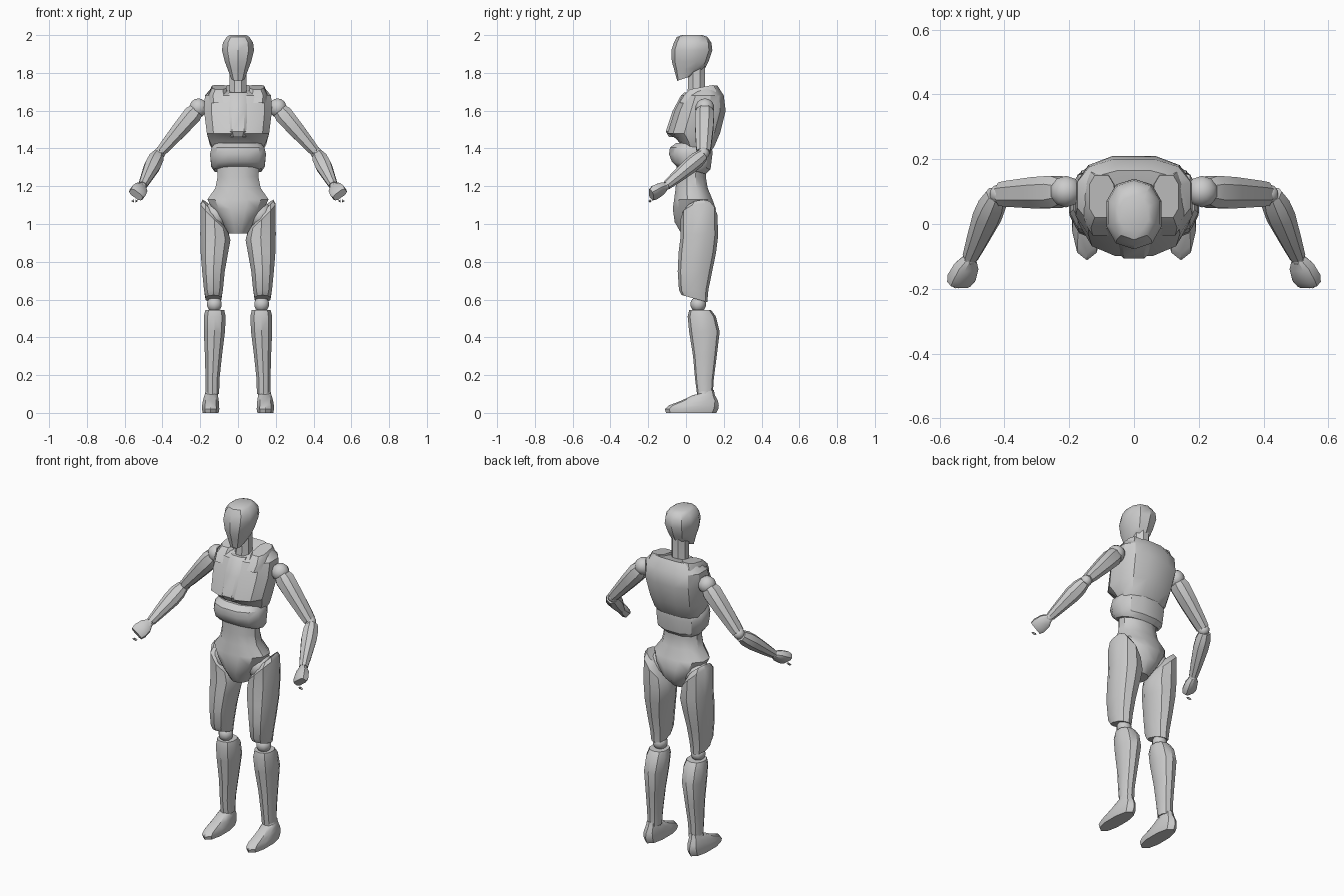
import bpy, bmesh, math
from mathutils import Vector, Matrix

cube = bpy.data.objects.get("Cube")
if cube:
    bpy.data.objects.remove(cube, do_unlink=True)

grey = bpy.data.materials.new("plain grey")
grey.use_nodes = True
color = (0.6, 0.6, 0.6, 1)
grey.diffuse_color = color
grey.node_tree.nodes["Principled BSDF"].inputs["Base Color"].default_value = color


def finish(name, bm):
    """Turn a bmesh into a softly shaded object with crisp plate edges."""
    bmesh.ops.recalc_face_normals(bm, faces=bm.faces)
    mesh = bpy.data.meshes.new(name)
    bm.to_mesh(mesh)
    bm.free()
    mesh.materials.append(grey)
    obj = bpy.data.objects.new(name, mesh)
    bpy.context.collection.objects.link(obj)
    bpy.ops.object.select_all(action='DESELECT')
    obj.select_set(True)
    bpy.context.view_layer.objects.active = obj
    bpy.ops.object.shade_smooth_by_angle(angle=math.radians(34))
    return obj


def section(sides, power):
    """Unit outline with a flat front, rounder or boxier by power."""
    pts = []
    for i in range(sides):
        a = math.tau * (i + 0.5) / sides
        c, s = math.cos(a), math.sin(a)
        pts.append((math.copysign(abs(c) ** (2 / power), c),
                    math.copysign(abs(s) ** (2 / power), s)))
    top = max(p[0] for p in pts)
    return [(x / top, y / top) for x, y in pts]


def loft(name, rings, sides=8, power=2, matrix=Matrix(), side=1):
    """Skin rings of (z, half width, front y, back y, centre x, tilt y, tilt x)."""
    bm = bmesh.new()
    loops = []
    for ring in rings:
        z, w, front, back, cx, ty, tx = (tuple(ring) + (0, 0, 0))[:7]
        mid, depth = (front + back) / 2, (back - front) / 2
        loop = []
        for u, v in section(sides, power):
            p = matrix @ Vector((cx + u * w, mid + v * depth, z + ty * v + tx * u))
            p.x *= side
            loop.append(bm.verts.new(p))
        loops.append(loop)
    for lo, hi in zip(loops, loops[1:]):
        for i in range(sides):
            j = (i + 1) % sides
            bm.faces.new((lo[i], lo[j], hi[j], hi[i]))
    bm.faces.new(loops[0][::-1])
    bm.faces.new(loops[-1])
    return finish(name, bm)


def limb(name, start, end, rings, side, power=2):
    """Loft along a line; rings are (fraction, half width, half depth)."""
    a, b = Vector(start), Vector(end)
    axis = (b - a).normalized()
    x = Vector((0, 1, 0)).cross(axis).normalized()
    y = axis.cross(x)
    m = Matrix((x, y, axis)).transposed().to_4x4()
    m.translation = a
    length = (b - a).length
    loft(name, [(t * length, w, -d, d) for t, w, d in rings],
         power=power, matrix=m, side=side)


def ball(name, center, radius, side):
    bm = bmesh.new()
    x, y, z = center
    bmesh.ops.create_uvsphere(bm, u_segments=10, v_segments=7, radius=radius,
                              matrix=Matrix.Translation((x * side, y, z)))
    finish(name, bm)


# Head and neck
loft("head", [(1.77, .035, -.045, .025, 0, .012), (1.82, .055, -.06, .095),
              (1.86, .07, -.071, .115), (1.92, .085, -.073, .135),
              (1.96, .08, -.06, .13), (1.99, .06, -.045, .11),
              (2, .045, -.02, .085)], 10, 2.3)
loft("neck", [(1.64, .05, 0, .11), (1.72, .044, .01, .1), (1.85, .044, .01, .1)])

# Chest shell with overhanging lower edge
loft("chest", [(1.39, .13, -.02, .12, 0, -.02), (1.43, .15, -.05, .15, 0, -.02),
               (1.48, .165, -.098, .18), (1.6, .18, -.06, .21),
               (1.68, .175, -.02, .2), (1.715, .14, .015, .165, 0, .02)], 12, 2.6)
loft("breast_plate", [(1.46, .042, -.09, 0), (1.49, .055, -.107, 0),
                      (1.6, .062, -.07, .02), (1.68, .055, -.027, .04),
                      (1.695, .048, -.01, .04)], power=3)

# Rib section, then abdomen flowing into the pelvis
loft("ribs", [(1.285, .125, -.05, .105, 0, -.02), (1.31, .142, -.075, .13, 0, -.02),
              (1.37, .148, -.09, .14), (1.405, .14, -.085, .138),
              (1.43, .12, -.05, .11)], 12, 2.5)
loft("abdomen_and_pelvis", [(1.34, .115, -.05, .11), (1.25, .108, -.05, .105),
                            (1.19, .12, -.055, .115), (1.13, .162, -.063, .14),
                            (1.08, .135, -.07, .158), (1.01, .085, -.06, .15),
                            (.95, .05, -.025, .09)], 12, 2.2)

for prefix, s in (("left_", 1), ("right_", -1)):
    # Collar pad over the shoulder
    loft(prefix + "collar", [(1.64, .05, -.035, .12, .1), (1.69, .05, -.012, .16, .105, .01),
                             (1.725, .038, .02, .15, .1, .012)], power=3, side=s)

    # Arm
    shoulder, elbow = (.21, .1, 1.615), (.415, .092, 1.375)
    wrist, knuckles = (.507, -.108, 1.2), (.54, -.185, 1.155)
    ball(prefix + "shoulder_joint", shoulder, .05, s)
    limb(prefix + "upper_arm", shoulder, elbow,
         [(.05, .04, .04), (.15, .049, .05), (.45, .043, .048),
          (.85, .032, .04), (.97, .027, .036)], s, 2.4)
    ball(prefix + "elbow_joint", elbow, .032, s)
    limb(prefix + "forearm", (.425, .09, 1.365), wrist,
         [(0, .03, .03), (.15, .04, .038), (.35, .042, .038),
          (.75, .03, .029), (.97, .023, .022)], s, 2.3)
    ball(prefix + "wrist_joint", wrist, .022, s)
    limb(prefix + "hand", wrist, knuckles,
         [(0, .02, .018), (.3, .037, .025), (.75, .043, .028), (1, .038, .02)], s, 3.5)

    # Loose fingertip chips below the hand
    for i, dx in enumerate((-.011, .011)):
        bm = bmesh.new()
        turn = Matrix.Rotation(math.copysign(math.pi / 2, dx), 4, 'Y')
        spot = Matrix.Translation((s * .547 + dx, -.19, 1.122))
        bmesh.ops.create_cone(bm, cap_ends=True, segments=4, radius1=.009,
                              radius2=0, depth=.014, matrix=spot @ turn)
        finish(prefix + "fingertip_" + str(i + 1), bm)

    # Leg
    ball(prefix + "hip_joint", (.115, .055, 1.045), .075, s)
    loft(prefix + "thigh", [(.605, .042, -.02, .11, .13, -.018),
                            (.65, .05, -.034, .115, .13), (.75, .06, -.04, .135, .13),
                            (.85, .073, -.035, .155, .125),
                            (.93, .08, -.025, .165, .12, 0, .015),
                            (1.035, .072, -.025, .163, .126, .01, .07),
                            (1.085, .045, .005, .135, .142, .01, .04)],
         10, 2.3, side=s)
    ball(prefix + "knee_joint", (.125, .065, .575), .042, s)
    loft(prefix + "shin", [(.1, .036, .06, .14, .136), (.18, .037, .05, .145, .135),
                           (.3, .045, .04, .16, .13), (.43, .056, .02, .175, .125),
                           (.51, .058, .012, .155, .123), (.545, .05, .02, .13, .123)],
         10, 2.3, side=s)
    ball(prefix + "ankle_joint", (.14, .095, .1), .037, s)
    loft(prefix + "foot", [(0, .042, -.1, .155, .145), (.02, .046, -.106, .165, .145),
                           (.04, .045, -.085, .168, .145), (.065, .042, -.02, .165, .144),
                           (.095, .035, .04, .15, .142), (.11, .03, .06, .145, .141, .012)],
         10, 2.3, side=s)
